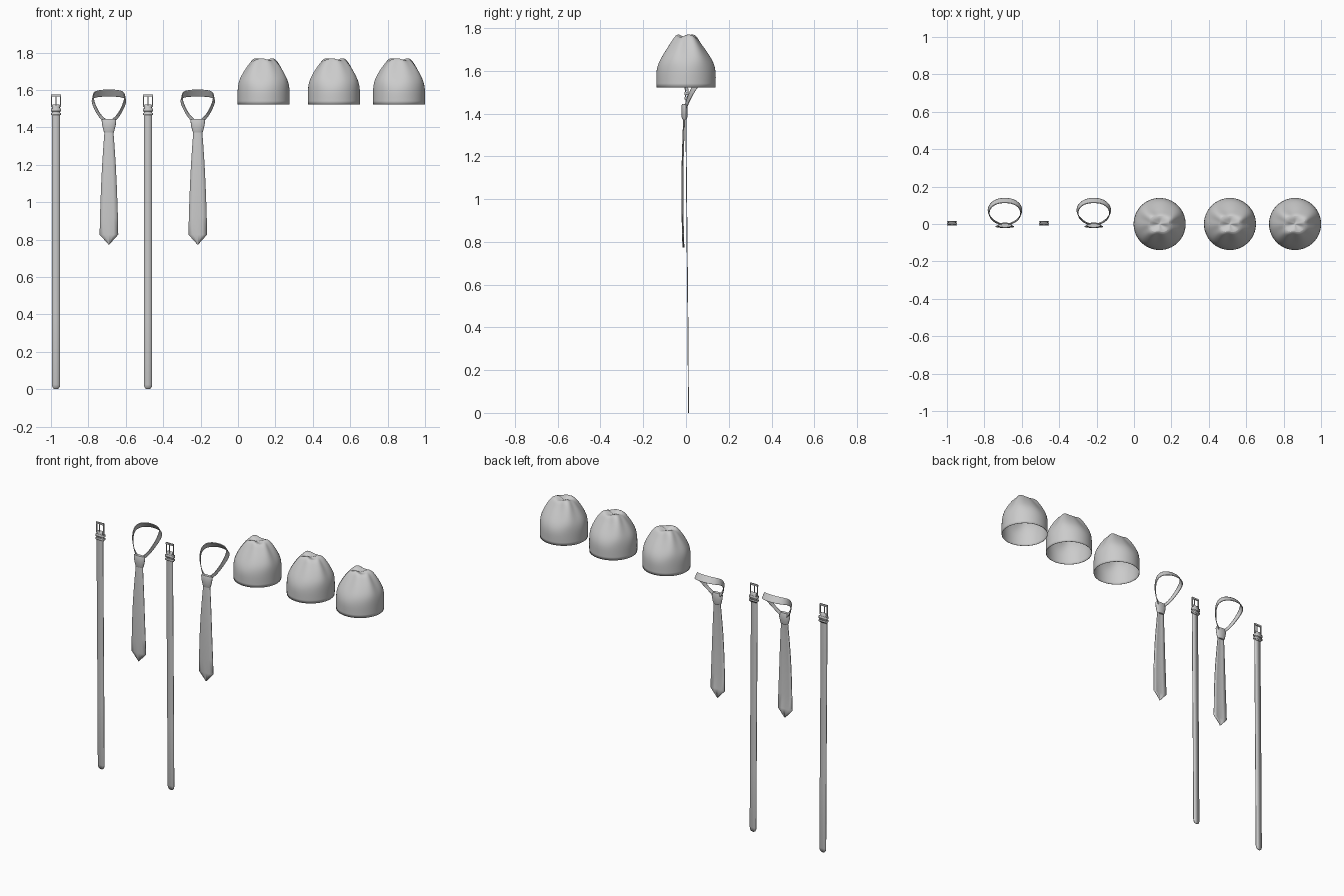
import bpy, bmesh
from math import sin, cos, pi, radians

if "Cube" in bpy.data.objects:
    bpy.data.objects.remove(bpy.data.objects["Cube"])


def finish(name, bm, x, thick=0, subdiv=0):
    """Turn a bmesh into a smooth-shaded object with optional subdivision and thickness."""
    bmesh.ops.recalc_face_normals(bm, faces=bm.faces[:])
    me = bpy.data.meshes.new(name)
    bm.to_mesh(me)
    bm.free()
    ob = bpy.data.objects.new(name, me)
    bpy.context.collection.objects.link(ob)
    ob.location.x = x
    if subdiv:
        ob.modifiers.new("smooth", 'SUBSURF').levels = subdiv
        ob.modifiers["smooth"].render_levels = subdiv
    if thick:
        m = ob.modifiers.new("thickness", 'SOLIDIFY')
        m.thickness, m.offset = thick, 0
    bpy.ops.object.select_all(action='DESELECT')
    ob.select_set(True)
    bpy.context.view_layer.objects.active = ob
    bpy.ops.object.shade_smooth_by_angle(angle=radians(40))
    return ob


def sheet(rows, closed=False, caps=False):
    """Bridge successive rows of points with quads."""
    bm = bmesh.new()
    vs = [[bm.verts.new(p) for p in r] for r in rows]
    n = len(rows[0])
    for a, b in zip(vs, vs[1:]):
        for i in range(n if closed else n - 1):
            j = (i + 1) % n
            bm.faces.new((a[i], a[j], b[j], b[i]))
    if caps:
        bm.faces.new(vs[0])
        bm.faces.new(vs[-1])
    return bm


def box(name, x, cx, cy, cz, sx, sy, sz, bevel=0.0015):
    bm = bmesh.new()
    bmesh.ops.create_cube(bm, size=1)
    for v in bm.verts:
        v.co = (cx + v.co.x * sx, cy + v.co.y * sy, cz + v.co.z * sz)
    bmesh.ops.bevel(bm, geom=bm.edges[:], offset=bevel, segments=2, affect='EDGES')
    return finish(name, bm, x)


def beanie(x):
    prof = [(.138, 1.522), (.1385, 1.56), (.1385, 1.6), (.136, 1.63), (.13, 1.655),
            (.119, 1.68), (.103, 1.71), (.085, 1.738), (.07, 1.757), (.055, 1.767),
            (.038, 1.765), (.02, 1.758), (.006, 1.754)]
    rows = []
    n = 48
    for r, z in prof:
        w = min(1, max(0, (z - 1.61) / .13))
        row = []
        for i in range(n):
            a = 2 * pi * i / n
            # gathered folds get deeper toward the crown
            k = 1 - w * (.03 + .07 * cos(4 * a) + .04 * sin(7 * a + 1))
            dz = w * w * .006 * (sin(3 * a + .6) - .5) * min(1, r / .04)
            row.append((r * k * cos(a) * (1 + .04 * w),
                        r * k * sin(a) * (1 - .16 * w), z + dz))
        rows.append(row)
    bm = sheet(rows, closed=True)
    bm.verts.ensure_lookup_table()
    bm.faces.new(bm.verts[-n:])
    finish("beanie", bm, x, thick=.002, subdiv=1)


def necktie(x):
    # collar loop, given as lower and upper edge of one half
    low = [(.015, 0, 1.415), (.035, .006, 1.435), (.06, .02, 1.465), (.084, .045, 1.512),
           (.094, .075, 1.546), (.081, .11, 1.56), (.045, .134, 1.565), (0, .14, 1.567)]
    up = [(.01, -.004, 1.44), (.033, 0, 1.455), (.053, .008, 1.48), (.077, .027, 1.526),
          (.088, .06, 1.576), (.074, .092, 1.594), (.042, .11, 1.6), (0, .115, 1.602)]
    half = list(zip(low, up))
    rows = [[(-p[0], *p[1:]) for p in pair] for pair in half]
    rows += half[-2::-1]
    rows = [[a, tuple((p + q) / 2 for p, q in zip(a, b)), b] for a, b in rows]
    finish("collar_loop", sheet(rows), x, thick=.004, subdiv=2)

    # knot
    knot = [(.036, .011, 1.445), (.039, .014, 1.437), (.036, .015, 1.41),
            (.029, .013, 1.382), (.025, .01, 1.372)]
    rows = [[(w * cos(i * pi / 12), -.007 + d * sin(i * pi / 12), z) for i in range(24)]
            for w, d, z in knot]
    finish("knot", sheet(rows, closed=True, caps=True), x)

    # blade with a slightly raised centre and a pointed tip
    blade = [(.024, -.008, 1.4), (.024, -.011, 1.37), (.03, -.014, 1.29), (.036, -.017, 1.2),
             (.041, -.019, 1.1), (.045, -.019, 1.0), (.0475, -.018, .92), (.0495, -.016, .827),
             (.0005, -.014, .773)]
    rows = [[(w * s, y + .004 * s * s, z) for s in (-1, -.5, 0, .5, 1)] for w, y, z in blade]
    finish("tie_blade", sheet(rows), x, thick=.005)


def belt(x):
    # strap with rounded end, folded back over the buckle bar
    path = [(.006, .012, 0), (.014, .012, .004), (.0195, .012, .011), (.0225, .0115, .025),
            (.0225, .009, .4), (.0225, .005, .8), (.0225, .001, 1.2), (.0225, -.001, 1.45),
            (.0215, -.002, 1.49), (.019, -.003, 1.511), (.019, 0, 1.519), (.019, .005, 1.521),
            (.019, .009, 1.517), (.0215, .009, 1.495), (.0225, .006, 1.46)]
    rows = [[(-w, y, z), (w, y, z)] for w, y, z in path]
    finish("strap", sheet(rows), x, thick=.004)

    # two keeper loops
    for z, h in ((1.494, .016), (1.472, .011)):
        ring = [(-.026, -.007), (.026, -.007), (.026, .014), (-.026, .014)]
        rows = [[(px, py, z + s * h / 2) for px, py in ring] for s in (-1, 1)]
        finish("keeper", sheet(rows, closed=True), x, thick=.003)

    # buckle frame, bar and prong
    for s in (-1, 1):
        box("buckle_side", x, s * .0245, .002, 1.542, .006, .008, .068)
    box("buckle_top", x, 0, .001, 1.57, .055, .009, .012)
    box("buckle_bar", x, 0, .002, 1.514, .05, .006, .006)
    box("prong", x, 0, -.005, 1.543, .006, .005, .062)


for bx in (-.973, -.481):
    belt(bx)
for tx in (-.69, -.215):
    necktie(tx)
for hx in (.137, .513, .861):
    beanie(hx)
